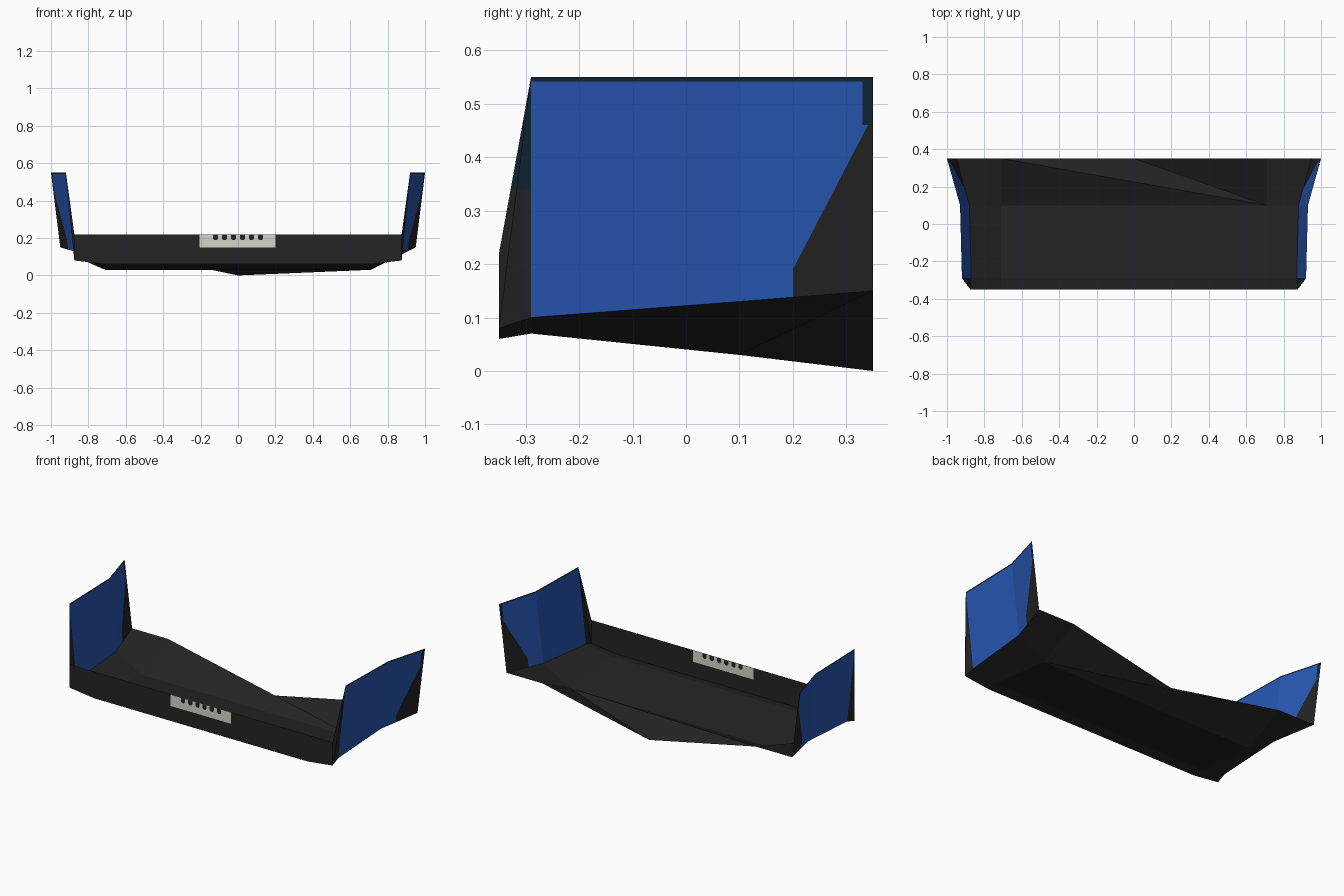
import bpy
import bmesh
from mathutils import Vector

cube = bpy.data.objects.get("Cube")
if cube:
    bpy.data.objects.remove(cube, do_unlink=True)


def material(name, rgb):
    mat = bpy.data.materials.new(name)
    mat.use_nodes = True
    mat.diffuse_color = (*rgb, 1)
    bsdf = mat.node_tree.nodes["Principled BSDF"]
    bsdf.inputs["Base Color"].default_value = (*rgb, 1)
    bsdf.inputs["Roughness"].default_value = 0.8
    return mat


BLACK = material("matte black", (0.017, 0.017, 0.017))
BLUE = material("body blue", (0.02, 0.095, 0.45))
NAVY = material("dark navy", (0.005, 0.018, 0.035))
PALE = material("pale plate", (0.66, 0.66, 0.58))


def sheet(name, polygons, mats, cuts=(), rule=None):
    """Make a sheet from polygons, slice it by planes and colour it by a rule."""
    bm = bmesh.new()
    for poly in polygons:
        bm.faces.new([bm.verts.new(p) for p in poly])
    bmesh.ops.remove_doubles(bm, verts=bm.verts, dist=0.0001)
    for point, normal in cuts:
        geom = bm.verts[:] + bm.edges[:] + bm.faces[:]
        bmesh.ops.bisect_plane(bm, geom=geom, plane_co=point, plane_no=normal)
    if rule:
        for face in bm.faces:
            face.material_index = rule(face.calc_center_median())
    mesh = bpy.data.meshes.new(name)
    bm.to_mesh(mesh)
    bm.free()
    for mat in mats:
        mesh.materials.append(mat)
    obj = bpy.data.objects.new(name, mesh)
    bpy.context.collection.objects.link(obj)
    return obj


def flip(p, side):
    return Vector((p[0] * side, p[1], p[2]))


# Outer edge and inner fold of the floor, front to back
edge = [(0.875, -0.35, 0.08), (0.87, -0.29, 0.10), (0.88, 0.1, 0.13), (0.95, 0.35, 0.15)]
fold = [(0.71, -0.35, 0.06), (0.71, -0.29, 0.07), (0.71, 0.1, 0.03), (0.71, 0.35, 0.15)]
rim = [(0.92, -0.29, 0.55), (0.93, 0.1, 0.55), (1.0, 0.35, 0.55)]
lip_corner = (0.875, -0.35, 0.22)
keel = (0, 0.35, 0)

# Floor panel: side strips, middle strips and the V-shaped rear
floor = []
for i in range(3):
    for side in (1, -1):
        floor.append([flip(p, side) for p in (fold[i], edge[i], edge[i + 1], fold[i + 1])][::side])
    if i < 2:
        floor.append([flip(fold[i], -1), fold[i], fold[i + 1], flip(fold[i + 1], -1)])
floor += [[flip(fold[2], -1), fold[2], flip(fold[3], -1)],
          [fold[2], keel, flip(fold[3], -1)],
          [fold[2], fold[3], keel]]
sheet("floor_panel", floor, [BLACK])

# Front lip with a pale plate set in the middle
lip = [[lip_corner, flip(lip_corner, -1), flip(edge[0], -1), flip(fold[0], -1), fold[0], edge[0]]]
sheet("front_lip", lip, [BLACK, PALE],
      cuts=[((0.2, 0, 0), (1, 0, 0)), ((-0.205, 0, 0), (1, 0, 0)), ((0, 0, 0.15), (0, 0, 1))],
      rule=lambda c: int(abs(c.x) < 0.2 and c.z > 0.15))

# Side walls: blue with black rear corner, dark rim and dark front chamfer
SLANT_POINT, SLANT = Vector((0, 0.2, 0.19)), Vector((0, 0.25, -0.13))


def wall_colour(c):
    if c.y < -0.29:
        return 2 if c.z > 0.34 else 1
    if c.z > 0.542 or (c.y > 0.33 and c.z > 0.46):
        return 2
    return int(c.y > 0.2 and (c - SLANT_POINT).dot(SLANT) > 0)


wall_cuts = [((0, 0.33, 0), (0, 1, 0)), ((0, 0.2, 0), (0, 1, 0)), (SLANT_POINT, SLANT),
             ((0, 0, 0.542), (0, 0, 1)), ((0, 0, 0.46), (0, 0, 1)), ((0, 0, 0.34), (0, 0, 1))]
for name, side in (("left_wall", 1), ("right_wall", -1)):
    wall = [[edge[0], edge[1], rim[0]], [edge[0], rim[0], lip_corner]]
    wall += [[edge[i + 1], edge[i + 2], rim[i + 1], rim[i]] for i in range(2)]
    sheet(name, [[flip(p, side) for p in poly][::side] for poly in wall],
          [BLUE, BLACK, NAVY], wall_cuts, wall_colour)

# Row of small dark slots on both faces of the plate
for i in range(6):
    x = -0.12 + 0.048 * i
    for face, y in (("front", -0.352), ("rear", -0.348)):
        outline = [(x + dx, y, z) for dx, z in
                   ((-0.014, 0.218), (-0.014, 0.198), (-0.006, 0.189),
                    (0.006, 0.189), (0.014, 0.198), (0.014, 0.218))]
        sheet(f"{face}_plate_slot_{i + 1}", [outline], [BLACK])
